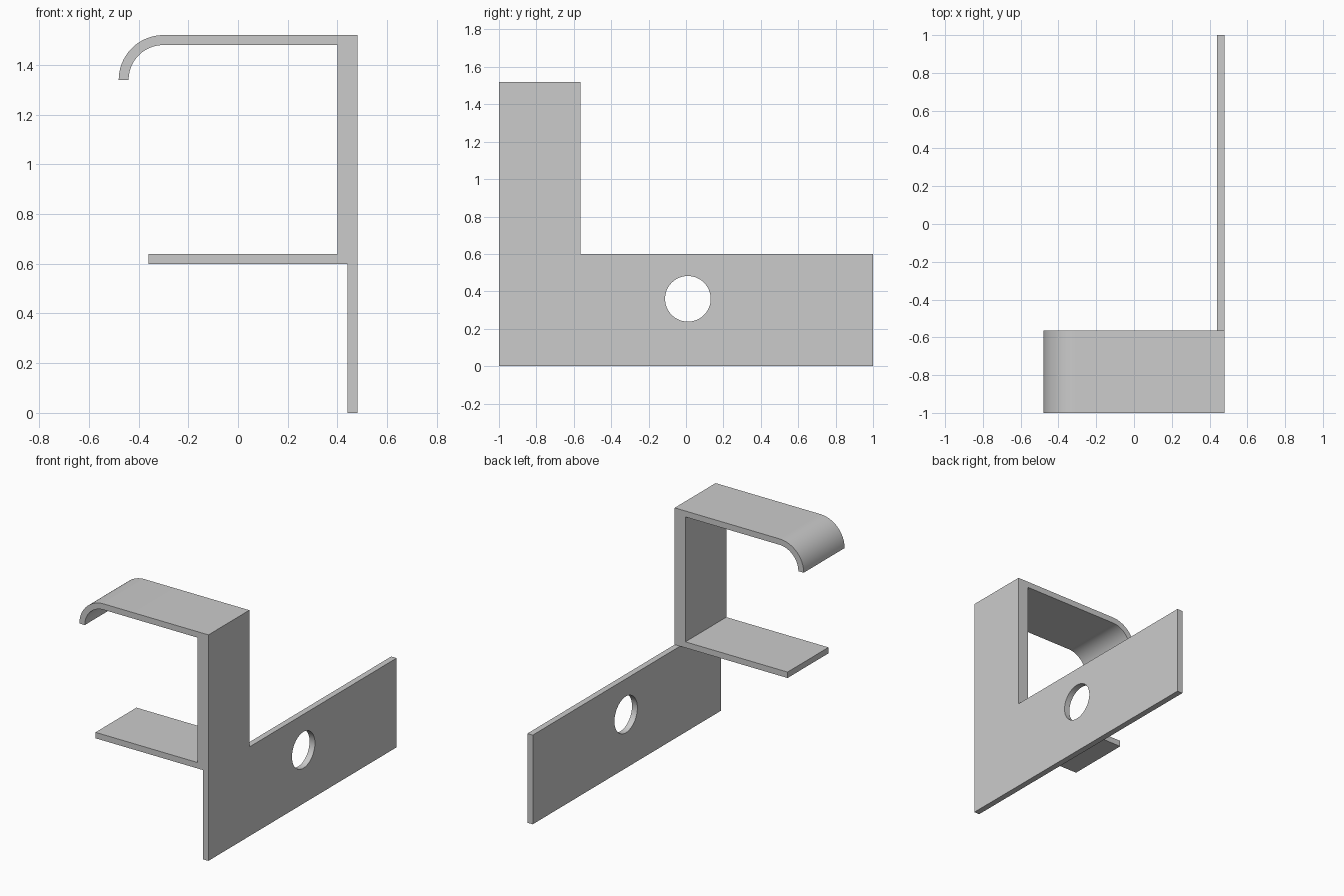
import bpy
import bmesh
import math

cube = bpy.data.objects.get("Cube")
if cube:
    bpy.data.objects.remove(cube, do_unlink=True)

grey = bpy.data.materials.new("plain grey")
grey.use_nodes = True
colour = (0.6, 0.6, 0.6, 1)
grey.diffuse_color = colour
grey.node_tree.nodes["Principled BSDF"].inputs["Base Color"].default_value = colour

FRONT, BACK = -1.0, 1.0
CLAMP_BACK = -0.565
OUTER, INNER = 0.48, 0.44      # plate faces in x
SHELF, TOP = 0.60, 1.52        # clamp bottom and top
T = 0.04                       # sheet thickness


def extrude_xz(name, outline, y0, y1):
    """Extrude an x-z outline from y0 to y1."""
    bm = bmesh.new()
    face = bm.faces.new([bm.verts.new((x, y0, z)) for x, z in outline])
    result = bmesh.ops.extrude_face_region(bm, geom=[face])
    moved = [v for v in result["geom"] if isinstance(v, bmesh.types.BMVert)]
    bmesh.ops.translate(bm, verts=moved, vec=(0, y1 - y0, 0))
    bmesh.ops.recalc_face_normals(bm, faces=bm.faces)
    mesh = bpy.data.meshes.new(name)
    bm.to_mesh(mesh)
    bm.free()
    mesh.materials.append(grey)
    obj = bpy.data.objects.new(name, mesh)
    bpy.context.collection.objects.link(obj)
    return obj


def arc(cx, cz, r, start, end, steps=24):
    angles = [math.radians(start + (end - start) * i / steps) for i in range(steps + 1)]
    return [(cx + r * math.cos(a), cz + r * math.sin(a)) for a in angles]


def smooth(obj):
    bpy.ops.object.select_all(action="DESELECT")
    obj.select_set(True)
    bpy.context.view_layer.objects.active = obj
    bpy.ops.object.shade_smooth_by_angle(angle=math.radians(30))


# Clamp: shelf, upright and top arm with a curled lip
bend_x, bend_z, bend_r = -0.30, 1.34, 0.18
outline = [(-0.36, SHELF), (OUTER, SHELF), (OUTER, TOP)]
outline += arc(bend_x, bend_z, bend_r, 90, 180)
outline += arc(bend_x, bend_z, bend_r - T, 180, 90)
outline += [(INNER - T, TOP - T), (INNER - T, SHELF + T), (-0.36, SHELF + T)]
clamp = extrude_xz("clamp", outline, FRONT, CLAMP_BACK)
smooth(clamp)

# Long mounting plate
plate = extrude_xz("mounting_plate",
                   [(INNER, 0), (OUTER, 0), (OUTER, SHELF), (INNER, SHELF)], FRONT, BACK)

# Round hole through the plate
bpy.ops.mesh.primitive_cylinder_add(vertices=64, radius=0.122, depth=0.3,
                                    location=(0.46, 0.01, 0.36),
                                    rotation=(0, math.pi / 2, 0))
cutter = bpy.context.object
cutter.name = "hole_cutter"
cutter.data.materials.append(grey)
cutter.hide_render = True
cutter.display_type = "WIRE"
hole = plate.modifiers.new("hole", "BOOLEAN")
hole.operation = "DIFFERENCE"
hole.solver = "EXACT"
hole.object = cutter
# Apply the cut, then shade only the hole wall smooth
bpy.ops.object.select_all(action="DESELECT")
plate.select_set(True)
bpy.context.view_layer.objects.active = plate
bpy.ops.object.modifier_apply(modifier="hole")
bpy.data.objects.remove(cutter, do_unlink=True)
smooth(plate)
